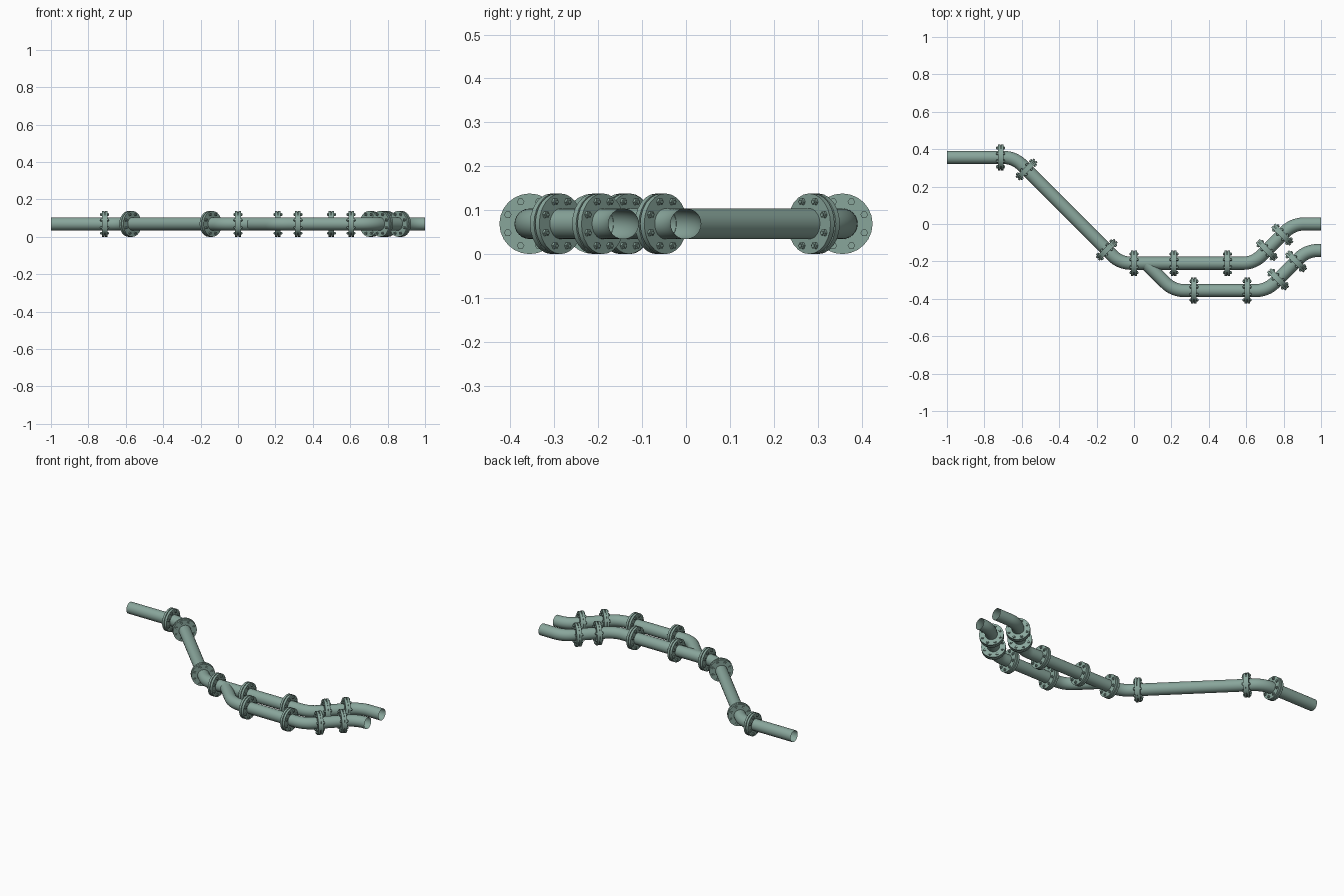
import bpy, bmesh, math
from mathutils import Vector, Matrix

if "Cube" in bpy.data.objects:
    bpy.data.objects.remove(bpy.data.objects["Cube"], do_unlink=True)

AXIS_Z = 0.069      # height of every pipe axis
PIPE_R = 0.035
FLANGE_R = 0.069
BEND_R = 0.14

paint = bpy.data.materials.new("grey_green_paint")
paint.use_nodes = True
COLOUR = (0.25, 0.38, 0.33, 1)
paint.diffuse_color = COLOUR
paint.node_tree.nodes["Principled BSDF"].inputs["Base Color"].default_value = COLOUR


def finish(bm, name):
    mesh = bpy.data.meshes.new(name)
    bm.to_mesh(mesh)
    bm.free()
    mesh.materials.append(paint)
    obj = bpy.data.objects.new(name, mesh)
    bpy.context.collection.objects.link(obj)
    bpy.ops.object.select_all(action="DESELECT")
    obj.select_set(True)
    bpy.context.view_layer.objects.active = obj
    bpy.ops.object.shade_smooth_by_angle(angle=math.radians(35))
    return obj


def rounded_path(points, steps=8):
    """Replace each corner with an arc; return (position, tangent) pairs."""
    pts = [Vector((x, y, AXIS_Z)) for x, y in points]
    path = [(pts[0], (pts[1] - pts[0]).normalized())]
    for a, b, c in zip(pts, pts[1:], pts[2:]):
        d0, d1 = (b - a).normalized(), (c - b).normalized()
        turn = d0.xy.angle_signed(d1.xy) * -1
        start = b - d0 * BEND_R * math.tan(abs(turn) / 2)
        side = Vector((-d0.y, d0.x, 0)) * math.copysign(BEND_R, turn)
        for i in range(steps + 1):
            rot = Matrix.Rotation(turn * i / steps, 3, "Z")
            path.append((start + side - rot @ side, rot @ d0))
    path.append((pts[-1], (pts[-1] - pts[-2]).normalized()))
    return path


def pipe(name, points, radius, sides=24):
    """Sweep an open tube along the rounded path."""
    bm = bmesh.new()
    rings = []
    for pos, tan in rounded_path(points):
        across = Vector((-tan.y, tan.x, 0))
        ring = []
        for k in range(sides):
            a = math.tau * k / sides
            ring.append(bm.verts.new(pos + radius * (across * math.cos(a) + Vector((0, 0, math.sin(a))))))
        rings.append(ring)
    for r0, r1 in zip(rings, rings[1:]):
        for k in range(sides):
            n = (k + 1) % sides
            bm.faces.new((r0[k], r0[n], r1[n], r1[k]))
    bmesh.ops.recalc_face_normals(bm, faces=bm.faces)
    return finish(bm, name)


def ring_disc(bm, outer, inner, half, offset, sides=24):
    """Flat ring around local z, open in the middle for the pipe."""
    profile = [(inner, -half), (outer, -half), (outer, half), (inner, half)]
    loops = [[bm.verts.new((r * math.cos(math.tau * k / sides),
                            r * math.sin(math.tau * k / sides), z + offset))
              for k in range(sides)] for r, z in profile]
    for p in range(4):
        l0, l1 = loops[p], loops[(p + 1) % 4]
        for k in range(sides):
            n = (k + 1) % sides
            bm.faces.new((l0[k], l0[n], l1[n], l1[k]))


def flange_mesh():
    """Two bolted discs with a recessed gasket and eight hex bolts."""
    bm = bmesh.new()
    inner = PIPE_R - 0.001
    for s in (-1, 1):
        ring_disc(bm, FLANGE_R, inner, 0.0065, s * 0.0085)
    ring_disc(bm, FLANGE_R - 0.006, inner, 0.002, 0)
    for k in range(8):
        a = math.tau * (k + 0.5) / 8
        place = Matrix.Translation((0.054 * math.cos(a), 0.054 * math.sin(a), 0))
        for radius, depth, sides in ((0.0085, 0.042, 6), (0.0045, 0.048, 8)):
            bmesh.ops.create_cone(bm, cap_ends=True, segments=sides, radius1=radius,
                                  radius2=radius, depth=depth, matrix=place)
    bmesh.ops.recalc_face_normals(bm, faces=bm.faces)
    return bm


def flange(name, x, y, degrees):
    obj = finish(flange_mesh(), name)
    obj.matrix_world = (Matrix.Translation((x, y, AXIS_Z))
                        @ Matrix.Rotation(math.radians(degrees), 4, "Z")
                        @ Matrix.Rotation(math.pi / 2, 4, "Y"))


# Pipe runs
pipe("main_pipe", [(-1, 0.356), (-0.64, 0.356), (-0.074, -0.21), (0.64, -0.21),
                   (0.85, 0.0), (1, 0.0)], PIPE_R)
pipe("branch_pipe", [(0.066, -0.212), (0.21, -0.356), (0.71, -0.356),
                     (0.924, -0.142), (1, -0.142)], PIPE_R - 0.0002)

# Flanged joints: position and heading
joints = {
    "main": [(-0.713, 0.356, 0), (-0.575, 0.291, -45), (-0.146, -0.138, -45), (0, -0.21, 0),
             (0.213, -0.21, 0), (0.499, -0.21, 0), (0.71, -0.14, 45), (0.793, -0.057, 45)],
    "branch": [(0.32, -0.356, 0), (0.605, -0.356, 0), (0.77, -0.296, 45), (0.866, -0.2, 45)],
}
for run, places in joints.items():
    for i, (x, y, heading) in enumerate(places, 1):
        flange(f"{run}_flange_{i}", x, y, heading)
